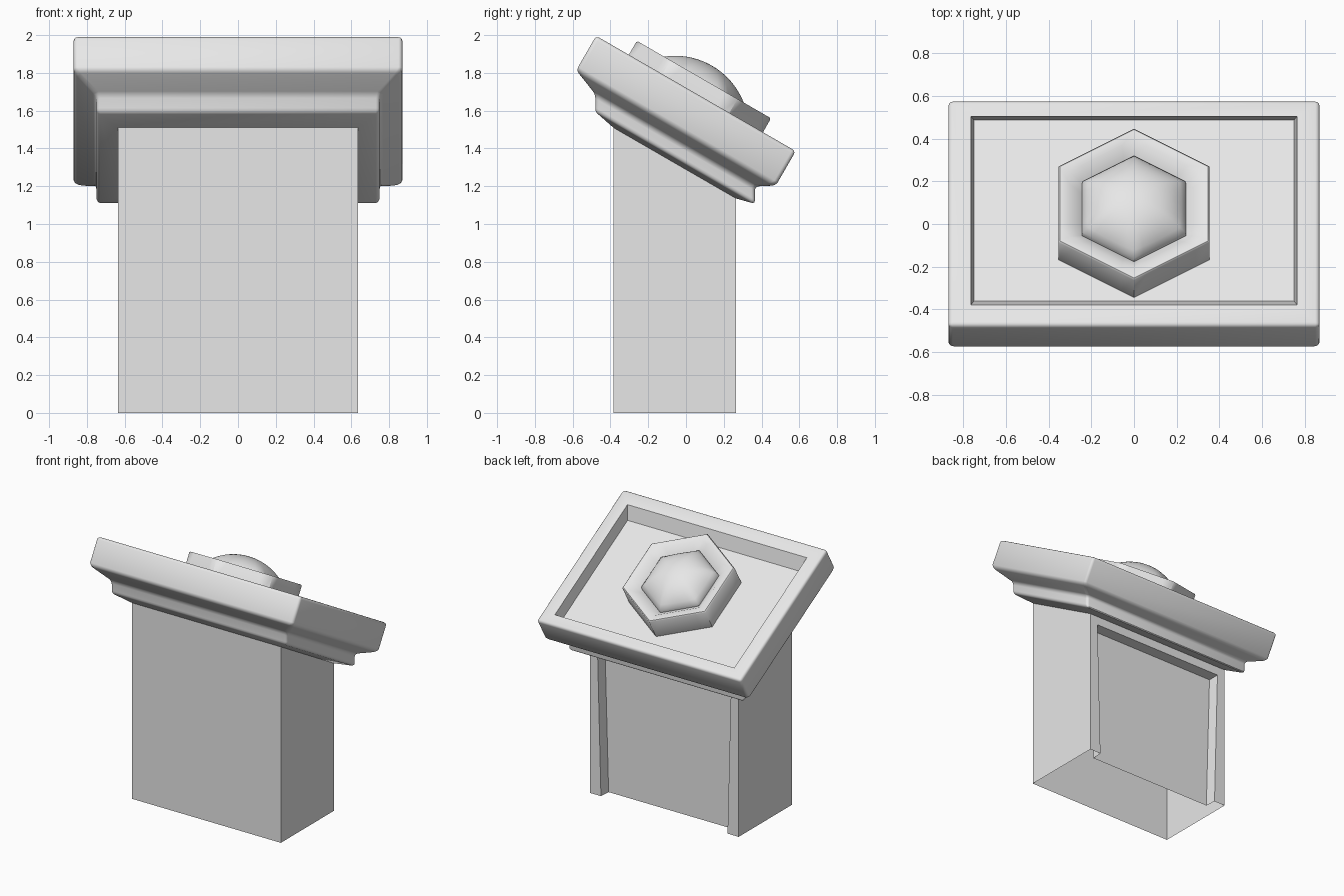
import bpy, bmesh, math
from mathutils import Matrix

cube = bpy.data.objects.get("Cube")
if cube:
    bpy.data.objects.remove(cube, do_unlink=True)

TILT = math.radians(30)
CENTRE_Z = 1.6

stone = bpy.data.materials.new("light_grey_stone")
stone.use_nodes = True
GREY = (0.8, 0.8, 0.8, 1)
stone.diffuse_color = GREY
stone.node_tree.nodes["Principled BSDF"].inputs["Base Color"].default_value = GREY


def finish(bm, name, angle):
    mesh = bpy.data.meshes.new(name)
    bm.to_mesh(mesh)
    bm.free()
    mesh.materials.append(stone)
    obj = bpy.data.objects.new(name, mesh)
    bpy.context.collection.objects.link(obj)
    bpy.ops.object.select_all(action='DESELECT')
    bpy.context.view_layer.objects.active = obj
    obj.select_set(True)
    bpy.ops.object.shade_smooth_by_angle(angle=math.radians(angle))
    return obj


def bridge(bm, a, b):
    n = len(a)
    return [bm.faces.new((a[i], a[(i + 1) % n], b[(i + 1) % n], b[i])) for i in range(n)]


def tilted_loop(bm, half_x, y0, y1, height):
    """Rectangle in plan, lying on the tilted plane at the given height."""
    def z(y):
        return CENTRE_Z + (height - y * math.sin(TILT)) / math.cos(TILT)
    return [bm.verts.new((x, y, z(y))) for x, y in
            ((-half_x, y0), (half_x, y0), (half_x, y1), (-half_x, y1))]


# Pedestal shell: open-bottomed column, stepped collar, tilted slab, sunken top
bm = bmesh.new()
base = [bm.verts.new((x, y, 0)) for x, y in
        ((-.635, -.385), (.635, -.385), (.635, .265), (-.635, .265))]
sections = [
    (.635, -.385, .265, -.27),    # column top
    (.75, -.48, .365, -.245),     # collar bottom
    (.75, -.48, .365, -.165),     # collar top
    (.87, -.581, .476, -.105),    # slab bottom
    (.87, -.476, .581, .105),     # slab top
    (.765, -.38, .505, .105),     # rim inside
    (.75, -.36, .487, .02),       # sunken floor
]
loops = [base] + [tilted_loop(bm, *s) for s in sections]
walls = [bridge(bm, a, b) for a, b in zip(loops, loops[1:])]
bm.faces.new(loops[-1])
bm.normal_update()

# Recessed panel in the back of the column
back = walls[0][2]
bmesh.ops.inset_region(bm, faces=[back], thickness=.095, depth=0)
bmesh.ops.inset_region(bm, faces=[back], thickness=.006, depth=-.085)

# Softened collar and slab edges
soft = {v for loop in loops[2:6] for v in loop}
edges = [e for e in bm.edges if all(v in soft for v in e.verts)]
bmesh.ops.bevel(bm, geom=edges, offset=.02, segments=3, profile=.5, affect='EDGES')
finish(bm, "pedestal", 35)

# Hexagonal boss with a dished ring and a domed button
SIDE_CUTS = 6
COUNT = 6 * SIDE_CUTS


def hex_loop(bm, radius, height, hexness=1.0):
    verts = []
    for i in range(COUNT):
        a = 2 * math.pi * i / COUNT
        within = a % (math.pi / 3) - math.pi / 6
        if i % SIDE_CUTS == 0:
            within = math.pi / 6
        flat = math.cos(math.pi / 6) / math.cos(within)
        r = radius * (1 + (flat - 1) * hexness)
        verts.append(bm.verts.new((-r * math.sin(a), r * math.cos(a), height)))
    return verts


def dome_height(r, curve=.39, top=.275):
    return top - curve + math.sqrt(curve ** 2 - r ** 2)


bm = bmesh.new()
rings = [hex_loop(bm, r, h) for r, h in
         ((.41, .015), (.41, .182), (.402, .19), (.35, .187), (.282, .135))]
BUTTON = .277
STEPS = 10
for k in range(STEPS):
    t = 1 - k / STEPS
    rings.append(hex_loop(bm, BUTTON * t, dome_height(BUTTON * t), t ** 2))
for a, b in zip(rings, rings[1:]):
    bridge(bm, a, b)
tip = bm.verts.new((0, 0, dome_height(0)))
last = rings[-1]
for i in range(COUNT):
    bm.faces.new((last[i], last[(i + 1) % COUNT], tip))
bmesh.ops.transform(bm, verts=bm.verts, matrix=Matrix.Translation((0, 0, CENTRE_Z))
                    @ Matrix.Rotation(-TILT, 4, 'X'))
bm.normal_update()
finish(bm, "hexagonal_boss", 46)
